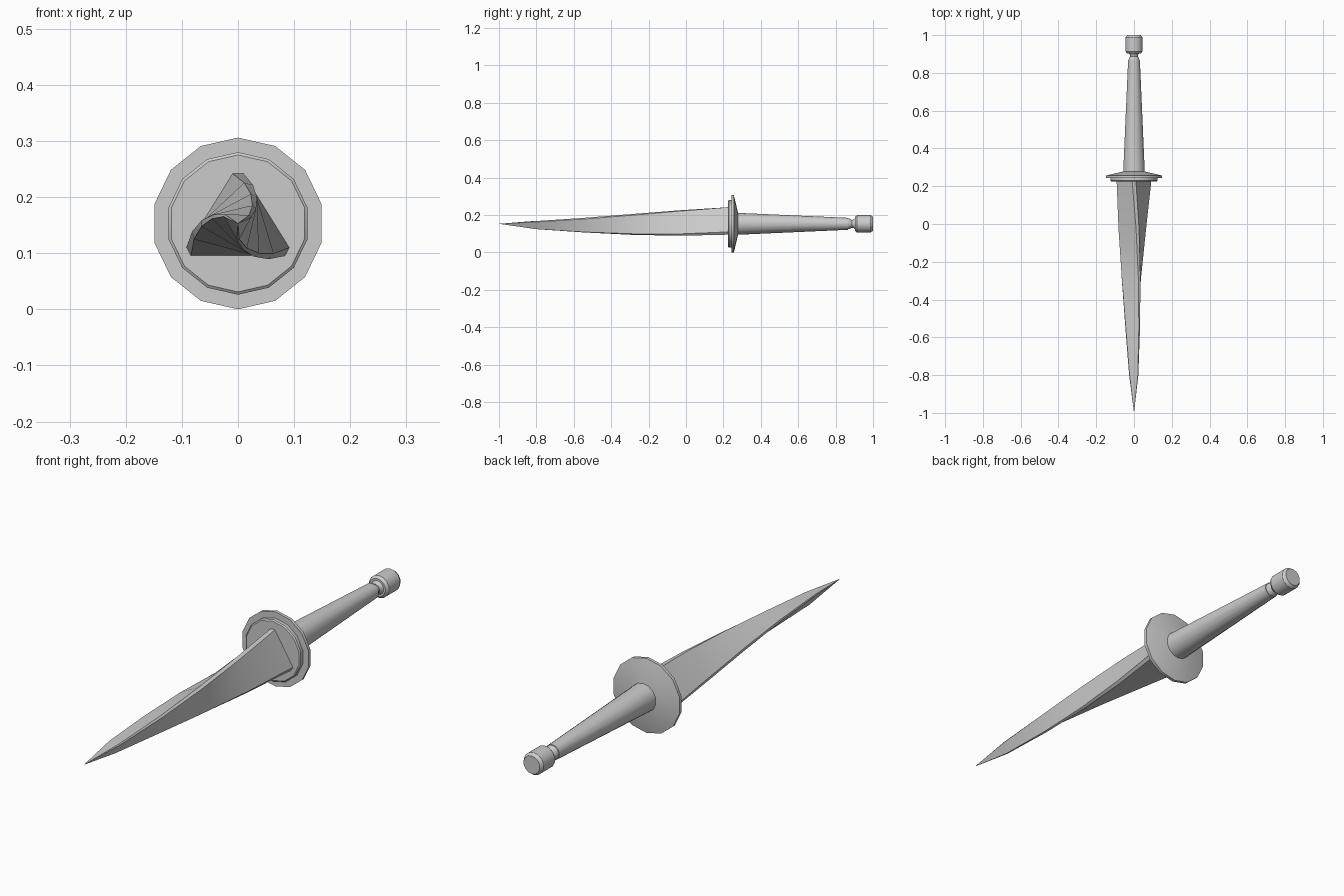
import bpy, bmesh
from math import sin, cos, pi, radians

if "Cube" in bpy.data.objects:
    bpy.data.objects.remove(bpy.data.objects["Cube"])

CZ = 0.153      # height of the long axis
SIDES = 14


def finish(name, bm):
    bmesh.ops.recalc_face_normals(bm, faces=bm.faces)
    me = bpy.data.meshes.new(name)
    bm.to_mesh(me)
    bm.free()
    ob = bpy.data.objects.new(name, me)
    bpy.context.collection.objects.link(ob)
    bpy.ops.object.select_all(action='DESELECT')
    ob.select_set(True)
    bpy.context.view_layer.objects.active = ob
    bpy.ops.object.shade_smooth_by_angle(angle=radians(30))
    return ob


def bridge(bm, a, b):
    n = len(a)
    for i in range(n):
        bm.faces.new((a[i], a[(i + 1) % n], b[(i + 1) % n], b[i]))


def lathe(name, profile):
    """Closed turned solid along y from (y, radius) pairs."""
    bm = bmesh.new()
    rings = []
    for y, r in profile:
        rings.append([bm.verts.new((r * sin(2 * pi * i / SIDES), y,
                                    CZ + r * cos(2 * pi * i / SIDES)))
                      for i in range(SIDES)])
    for a, b in zip(rings, rings[1:]):
        bridge(bm, a, b)
    bm.faces.new(rings[0])
    bm.faces.new(rings[-1])
    return finish(name, bm)


# Guard: front plate, thin rim and shallow cone behind
lathe("guard", [(0.225, 0.122), (0.229, 0.127), (0.243, 0.127), (0.243, 0.153),
                (0.256, 0.153), (0.278, 0.06)])

# Tapered grip
lathe("grip", [(0.265, 0.059), (0.866, 0.032)])

# Waisted neck between grip and pommel
lathe("neck", [(0.86, 0.03), (0.875, 0.028), (0.887, 0.021), (0.897, 0.023),
               (0.906, 0.031), (0.912, 0.031)])

# Pommel with bevelled ends
lathe("pommel", [(0.903, 0.037), (0.914, 0.046), (0.987, 0.046), (1.0, 0.037)])

# Blade: chamfered triangle, tapering and twisting towards the point
section = [(-0.01, 0.089), (0.01, 0.089), (0.092, -0.043),
           (0.084, -0.058), (-0.084, -0.058), (-0.092, -0.043)]
bm = bmesh.new()
rings = []
STEPS = 4
for k in range(STEPS + 1):
    t = k / STEPS
    y = 0.23 - 1.03 * t
    s = 1 - 0.72 * t
    a = radians(60) * t
    rings.append([bm.verts.new((s * (x * cos(a) + z * sin(a)), y,
                                CZ + s * (z * cos(a) - x * sin(a))))
                  for x, z in section])
for a, b in zip(rings, rings[1:]):
    bridge(bm, a, b)
tip = bm.verts.new((0, -1.0, CZ))
last = rings[-1]
for i in range(6):
    bm.faces.new((last[i], last[(i + 1) % 6], tip))
bm.faces.new(rings[0])
finish("blade", bm)
